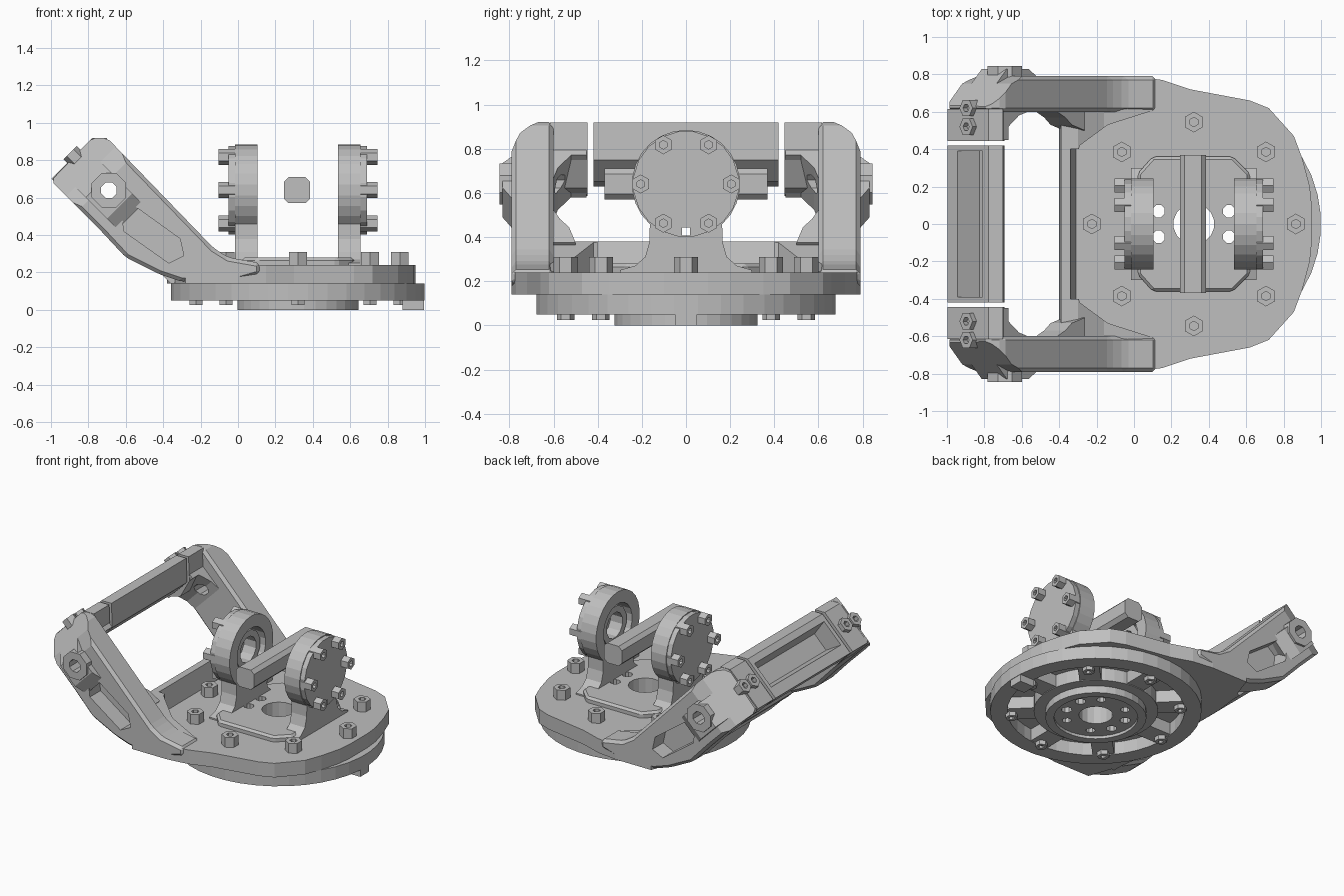
import bpy, bmesh
from math import cos, sin, pi, radians
from mathutils import Vector

cube = bpy.data.objects.get("Cube")
if cube:
    bpy.data.objects.remove(cube)

grey = bpy.data.materials.new("machined grey")
grey.use_nodes = True
tone = (0.52, 0.52, 0.52, 1)
grey.diffuse_color = tone
grey.node_tree.nodes["Principled BSDF"].inputs["Base Color"].default_value = tone

S = 0.5 ** 0.5
CX = 0.32          # centre of the turntable
PIN = 0.64         # height of the lug centres

# Each frame turns a flat point (p, q) and an extrusion distance t into space.
# "along" and "across" follow the tilted arm, whose axis rises towards -x.
FRAMES = {
    "z": lambda p, q, t: (p, q, t),
    "y": lambda p, q, t: (p, t, q),
    "x": lambda p, q, t: (t, p, q),
    "across": lambda p, q, t: (S * (t - p), q, S * (p + t)),
    "grip": lambda p, q, t: (S * (q - p), t, S * (p + q)),
    "along": lambda p, q, t: (S * (q - t), p, S * (t + q)),
}


def finish(name, bm):
    bmesh.ops.recalc_face_normals(bm, faces=bm.faces)
    mesh = bpy.data.meshes.new(name)
    bm.to_mesh(mesh)
    bm.free()
    mesh.materials.append(grey)
    obj = bpy.data.objects.new(name, mesh)
    bpy.context.scene.collection.objects.link(obj)
    return obj


def prism(name, pts, a, b, frame, bevel=0):
    bm = bmesh.new()
    put = FRAMES[frame]
    low = [bm.verts.new(put(p, q, a)) for p, q in pts]
    high = [bm.verts.new(put(p, q, b)) for p, q in pts]
    bm.faces.new(low)
    bm.faces.new(high)
    for i in range(len(pts)):
        j = (i + 1) % len(pts)
        bm.faces.new((low[i], low[j], high[j], high[i]))
    if bevel:
        bmesh.ops.recalc_face_normals(bm, faces=bm.faces)
        bmesh.ops.bevel(bm, geom=bm.edges[:], offset=bevel, segments=1, affect='EDGES')
    return finish(name, bm)


def circle(p, q, r, n, start=0.0):
    return [(p + r * cos(start + 2 * pi * i / n), q + r * sin(start + 2 * pi * i / n)) for i in range(n)]


def disc(name, p, q, r, a, b, frame, n=32):
    return prism(name, circle(p, q, r, n, pi / n), a, b, frame)


def ring(name, p, q, inner, outer, a, b, frame, n=32):
    bm = bmesh.new()
    put = FRAMES[frame]
    loops = [[bm.verts.new(put(x, y, t)) for x, y in circle(p, q, r, n, pi / n)]
             for r, t in ((inner, a), (outer, a), (outer, b), (inner, b))]
    for k in range(4):
        one, two = loops[k], loops[(k + 1) % 4]
        for i in range(n):
            j = (i + 1) % n
            bm.faces.new((one[i], one[j], two[j], two[i]))
    return finish(name, bm)


def cut(obj, *cutters):
    for c in cutters:
        mod = obj.modifiers.new("cut", 'BOOLEAN')
        mod.operation = 'DIFFERENCE'
        mod.solver = 'EXACT'
        mod.object = c
    bpy.context.view_layer.update()
    result = obj.evaluated_get(bpy.context.evaluated_depsgraph_get())
    mesh = bpy.data.meshes.new_from_object(result)
    obj.modifiers.clear()
    obj.data = mesh
    for c in cutters:
        bpy.data.objects.remove(c)


def bolt(name, p, q, r, a, b, frame):
    # Hexagonal head with a sunken socket
    ring(name, p, q, r * 0.45, r, a, b, frame, 6)
    disc(name + "_core", p, q, r * 0.5, a, a + (b - a) * 0.5, frame, 6)


def polar(r, i, n):
    t = 2 * pi * i / n
    return CX + r * cos(t), r * sin(t)


def mirrored(half):
    return half + [(x, -y) for x, y in reversed(half)]


def centre_drills():
    # Central bore and the through holes beside it
    holes = [disc("drill", *polar(0.2, i, 18), 0.035, -0.1, 0.5, "z", 8) for i in (1, 8, 10, 17)]
    return [disc("bore", CX, 0, 0.11, -0.1, 0.5, "z", 16)] + holes


# Turntable: outer and inner rings joined by spokes, open pockets below
ring("table_outer_ring", CX, 0, 0.57, 0.68, 0.05, 0.14, "z", 40)
ring("table_inner_ring", CX, 0, 0.32, 0.4, 0.05, 0.14, "z", 40)
for i in range(8):
    t = radians(45 * i)
    side = Vector((-sin(t), cos(t))) * 0.07
    ends = [Vector(polar(r, i, 8)) for r in (0.39, 0.6)]
    spoke = [ends[0] - side, ends[1] - side, ends[1] + side, ends[0] + side]
    prism("table_spoke", [tuple(v) for v in spoke], 0.055, 0.15, "z")
    # Bolts above the plate and their ends below the table
    x, y = polar(0.545, i, 8)
    bolt("plate_bolt", x, y, 0.055, 0.23, 0.31, "z")
    bolt("bolt_end", x, y, 0.04, 0.06, 0.025, "z")
prism("index_key", [(0.88, -0.05), (0.995, -0.05), (0.995, 0.05), (0.88, 0.05)], 0.0, 0.14, "z")

# Central boss below
ring("boss_rim", CX, 0, 0.27, 0.325, 0.0, 0.14, "z")
hub = disc("boss_hub", CX, 0, 0.28, 0.02, 0.14, "z")
blind = [disc("drill", *polar(0.2, i, 18), 0.03, -0.1, 0.1, "z", 8) for i in (3, 6, 12, 15)]
cut(hub, *centre_drills(), *blind)

# Upper plate
edge = [(0.95, 0.1), (0.94, 0.2), (0.9, 0.35), (0.855, 0.47), (0.72, 0.62), (0.62, 0.66),
        (0.3, 0.72), (0.15, 0.77), (0.0, 0.79), (-0.28, 0.79), (-0.36, 0.56), (-0.38, 0.4)]
plate = prism("upper_plate", mirrored(edge), 0.14, 0.24, "z")
cut(plate, *centre_drills())
lip = [(-0.4, 0.18), (-0.36, 0.14), (-0.3, 0.2), (-0.34, 0.38), (-0.39, 0.38)]
prism("plate_lip", lip, -0.45, 0.45, "y")

# Carrying handle: arms, gussets and corners on both sides
arm_side = [(0.12, 0.19), (-0.02, 0.15), (-0.3, 0.15), (-0.42, 0.19), (-0.6, 0.28), (-0.74, 0.43), (-1.0, 0.69),
            (-0.78, 0.92), (-0.7, 0.92), (-0.13, 0.33), (-0.05, 0.28), (0.12, 0.25)]
pocket = [(-0.62, 0.51), (-0.56, 0.56), (-0.31, 0.38), (-0.29, 0.29), (-0.37, 0.25), (-0.61, 0.42)]
corner_top = [(1.19, 0.45), (1.19, 0.64), (1.08, 0.745), (0.98, 0.785), (0.8, 0.785),
              (0.84, 0.61), (0.94, 0.58), (1.02, 0.52), (1.02, 0.45)]
arm_trim = [(1.3, 0.53), (1.3, 0.9), (0.98, 0.9), (0.98, 0.79), (1.08, 0.75), (1.19, 0.64)]
shoulder = [(0.76, 0.78), (0.84, 0.83), (1.0, 0.83), (1.1, 0.73), (1.0, 0.7), (0.8, 0.7)]
root_fillet = [(0.45, 0.5), (0.55, 0.53), (0.6, 0.57), (0.68, 0.61), (0.45, 0.61)]
gusset = [(-0.4, 0.18), (-0.36, 0.14), (0.09, 0.2), (0.1, 0.245), (-0.16, 0.3), (-0.3, 0.38), (-0.39, 0.38)]
gusset_trim = [(-0.32, 0.3), (-0.29, 0.42), (-0.14, 0.53), (0.08, 0.6), (0.3, 0.6), (0.3, 0.3)]
grip_end = [(1.2, -0.21), (1.2, 0.1), (1.145, 0.155), (1.02, 0.04), (1.02, -0.1), (1.1, -0.21)]
end_block = [(1.2, -0.21), (1.2, 0.1), (1.145, 0.155), (1.02, 0.04), (0.98, -0.1), (1.04, -0.21)]
for s in (1, -1):
    def flip(pts):
        return [(p, s * q) for p, q in pts]

    def pin_hole():
        return disc("pin_hole", -0.69, PIN, 0.045, s * 0.4, s * 0.9, "y", 8)

    arm = prism("handle_arm", arm_side, s * 0.6, s * 0.79, "y", 0.02)
    cut(arm, prism("recess", pocket, s * 0.67, s * 0.9, "y"),
        prism("trim", flip(arm_trim), -0.5, 0.5, "across"), pin_hole())
    corner = prism("handle_corner", flip(corner_top), -0.2, 0.07, "across")
    cut(corner, pin_hole())
    prism("handle_end_block", end_block, s * 0.445, s * 0.615, "grip")
    # Swollen shoulder and boss around the pin hole
    cut(prism("pin_shoulder", flip(shoulder), -0.15, 0.04, "across"), pin_hole())
    ring("pin_boss", -0.69, PIN, 0.045, 0.1, s * 0.77, s * 0.845, "y", 8)
    for y in (0.52, 0.62):
        bolt("corner_bolt", s * y, -0.04, 0.05, 1.17, 1.23, "along")
    # Sloping web and fillet where the arm spreads into the plate
    web = prism("arm_gusset", gusset, s * 0.4, s * 0.63, "y")
    cut(web, prism("web_trim", flip(gusset_trim), 0, 0.6, "z"))
    prism("arm_root_fillet", flip(root_fillet), -0.08, 0.08, "across")

# Grip: a bar hollowed on its outer face
grip = prism("handle_grip", grip_end, -0.42, 0.42, "grip")
cut(grip, prism("channel", [(1.3, -0.16), (1.3, 0.07), (1.07, 0.03), (1.07, -0.1)], -0.39, 0.39, "grip"))

# Bracket base between the lugs
base_edge = [(0.02, 0.27), (0.1, 0.36), (0.53, 0.36), (0.62, 0.27)]
base = prism("bracket_base", mirrored(base_edge), 0.2, 0.28, "z", 0.015)
cut(base, *centre_drills())

# Lugs with a concave flared foot, bearing rings, end caps and cap bolts
head = [(0.245 * cos(t), PIN + 0.245 * sin(t)) for t in [radians(-48 + i * 13.8) for i in range(11)]]
foot = [(0.3, 0.23), (0.3, 0.25), (0.23, 0.27), (0.185, 0.31), (0.165, 0.38)]
half = foot + head
outline = half + [(-y, z) for y, z in reversed(half)]
for s in (1, -1):
    near, far, cap, tip = (CX + s * d for d in (0.215, 0.335, 0.37, 0.425))
    lug = prism("lug", outline, near, far, "x")
    cut(lug, disc("bore", 0, PIN, 0.16, CX + s * 0.1, CX + s * 0.4, "x", 20),
        disc("vent", 0, 0.425, 0.025, CX + s * 0.1, CX + s * 0.5, "x", 4))
    ring("bearing_ring", 0, PIN, 0.09, 0.135, CX + s * 0.24, far, "x", 12)
    cap_plate = disc("lug_cap", 0, PIN, 0.24, far, cap, "x", 20)
    cut(cap_plate, disc("vent", 0, 0.425, 0.025, CX + s * 0.1, CX + s * 0.5, "x", 4))
    for i in range(6):
        t = pi * i / 3
        bolt("cap_bolt", 0.205 * cos(t), PIN + 0.205 * sin(t), 0.043, far, tip, "x")

# Cross bar between the lugs
bar = [(-0.07, -0.045), (-0.045, -0.07), (0.045, -0.07), (0.07, -0.045)]
prism("cross_bar", [(CX - 0.005 + k * x, PIN + k * z) for k in (1, -1) for x, z in bar], -0.37, 0.37, "y")
